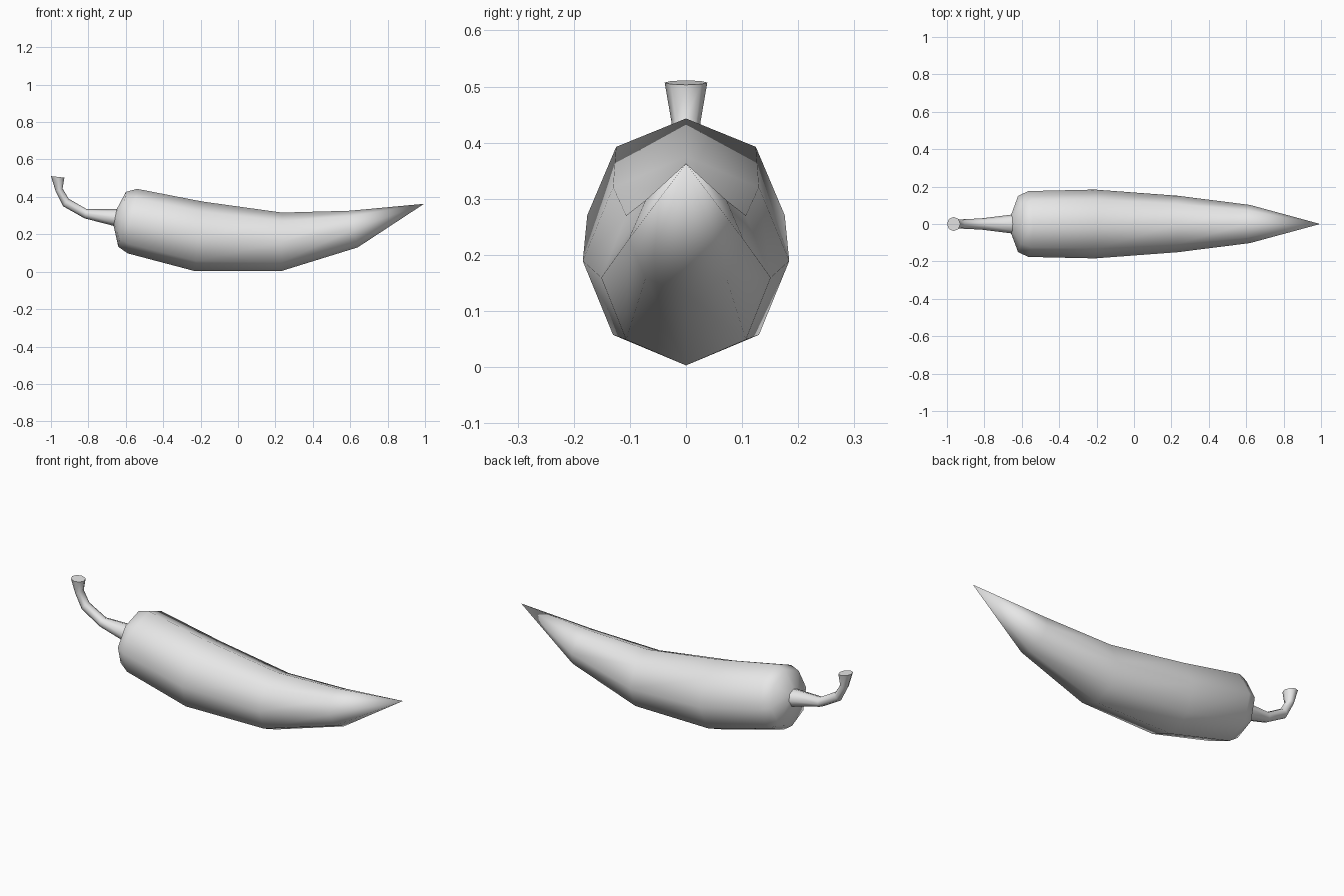
import bpy
import bmesh
from math import sin, cos, tau
from mathutils import Vector

SIDES = 8

default_cube = bpy.data.objects.get("Cube")
if default_cube:
    bpy.data.objects.remove(default_cube, do_unlink=True)


def make_material(name, color):
    material = bpy.data.materials.new(name)
    material.use_nodes = True
    material.diffuse_color = color
    material.node_tree.nodes["Principled BSDF"].inputs["Base Color"].default_value = color
    return material


def add_ring(bm, bottom, top, half_width):
    """Octagonal section spanning a bottom and a top point in the xz plane."""
    low = Vector((bottom[0], 0, bottom[1]))
    high = Vector((top[0], 0, top[1]))
    centre, up = (low + high) / 2, (high - low) / 2
    side = Vector((0, half_width, 0))
    angles = [tau * i / SIDES for i in range(SIDES)]
    return [bm.verts.new(centre + up * cos(a) + side * sin(a)) for a in angles]


def loft(name, sections, material, tip=None, cap_end=False):
    """Join the sections into a tube, closed by a pointed tip or a flat cap."""
    bm = bmesh.new()
    rings = [add_ring(bm, *section) for section in sections]
    for ring, following in zip(rings, rings[1:]):
        for i in range(SIDES):
            j = (i + 1) % SIDES
            bm.faces.new((ring[i], ring[j], following[j], following[i]))
    if tip:
        point = bm.verts.new(tip)
        for i in range(SIDES):
            bm.faces.new((rings[-1][i], rings[-1][(i + 1) % SIDES], point))
    for face in bm.faces:
        face.smooth = True
    if cap_end:
        cap = bm.faces.new(rings[-1])
        for edge in cap.edges:
            edge.smooth = False
    bmesh.ops.recalc_face_normals(bm, faces=bm.faces)
    mesh = bpy.data.meshes.new(name)
    bm.to_mesh(mesh)
    bm.free()
    mesh.materials.append(material)
    obj = bpy.data.objects.new(name, mesh)
    bpy.context.collection.objects.link(obj)
    return obj


grey = make_material("plain grey", (0.8, 0.8, 0.8, 1))

# Collar shared by the shoulder of the pepper and the base of the stem
collar = ((-0.665, 0.245), (-0.648, 0.335), 0.05)

# Pepper body, from the shoulder to the pointed tip
body_sections = [
    collar,
    ((-0.64, 0.133), (-0.6, 0.426), 0.15),
    ((-0.59, 0.098), (-0.54, 0.443), 0.176),
    ((-0.23, 0.003), (-0.19, 0.375), 0.184),
    ((0.23, 0.003), (0.235, 0.316), 0.151),
    ((0.64, 0.13), (0.6, 0.326), 0.102),
]
loft("pepper_body", body_sections, grey, tip=(0.995, 0, 0.363))

# Curved stem, flaring at its cut end
stem_sections = [
    collar,
    ((-0.82, 0.285), (-0.81, 0.335), 0.03),
    ((-0.935, 0.35), (-0.905, 0.39), 0.025),
    ((-0.975, 0.43), (-0.938, 0.445), 0.026),
    ((-1.0, 0.511), (-0.928, 0.503), 0.038),
]
loft("pepper_stem", stem_sections, grey, cap_end=True)
